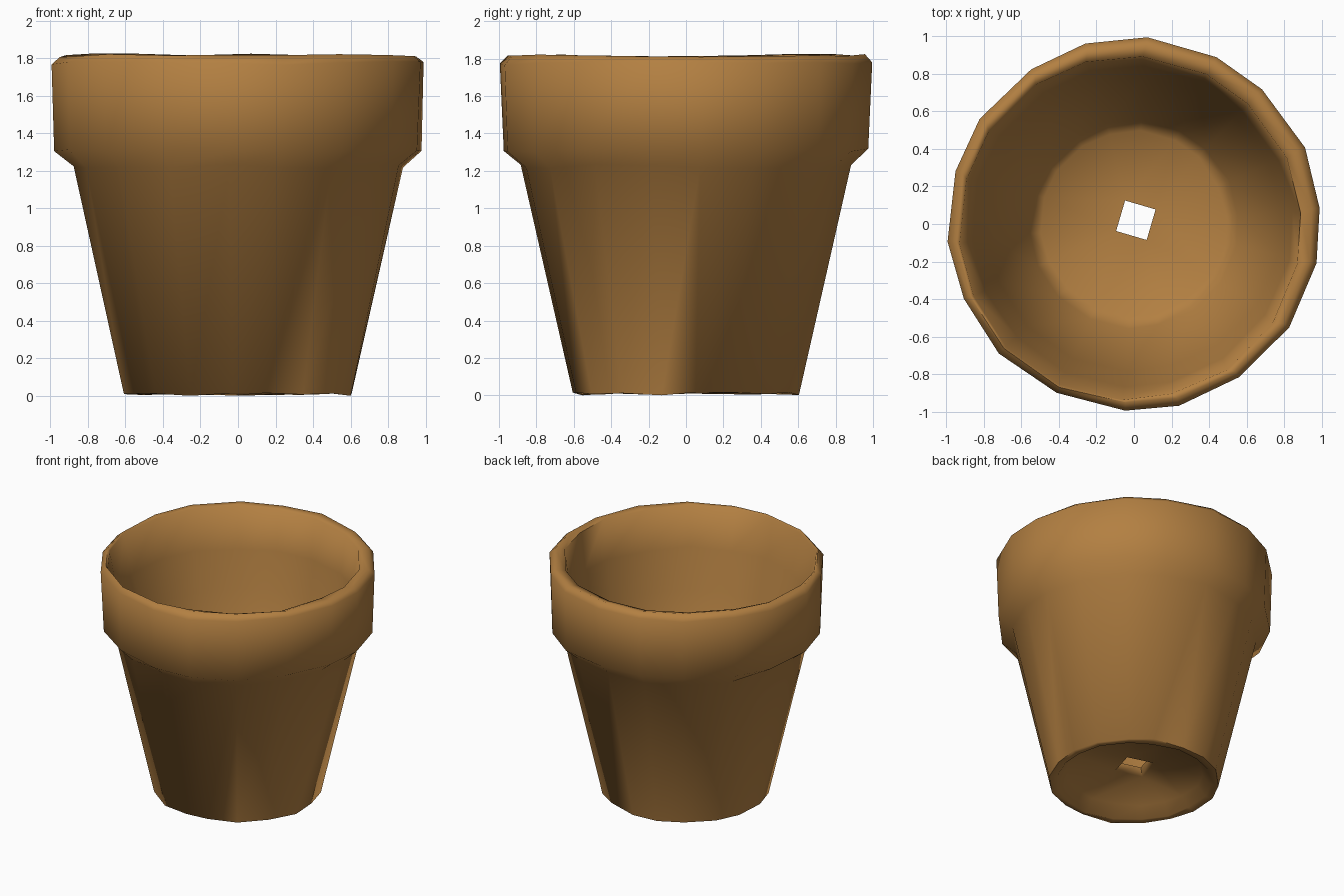
import bpy
import bmesh
import math
import random

random.seed(7)
SIDES = 18

cube = bpy.data.objects.get("Cube")
if cube:
    bpy.data.objects.remove(cube)

# Fired clay colour
clay = bpy.data.materials.new("terracotta")
clay.use_nodes = True
colour = (0.45, 0.215, 0.054, 1)
clay.diffuse_color = colour
clay.node_tree.nodes["Principled BSDF"].inputs["Base Color"].default_value = colour

# Closed wall section: (radius, height, sideways shift of the ring),
# from the drain hole outwards and back in
section = [
    (0.15, 0.13, 0),                                    # underside of the drain hole
    (0.50, 0.11, 0), (0.56, 0.025, 0), (0.615, 0.025, 0),  # recessed base and foot
    (0.885, 1.24, 0), (0.985, 1.325, 0),                # tapered body and step
    (1.0, 1.79, 0), (0.96, 1.832, 0),                   # collar
    (0.92, 1.82, -0.02), (0.86, 1.52, -0.01),           # uneven lip
    (0.79, 1.22, 0), (0.56, 0.26, 0), (0.50, 0.21, 0),  # inside wall and floor
    (0.12, 0.19, 0),                                    # top of the drain hole
]

# Slightly uneven, hand-thrown spacing shared by all rings
angles = [math.tau * (i + random.uniform(-0.12, 0.12)) / SIDES + 0.1
          for i in range(SIDES)]


def ring_point(radius, height, shift, angle):
    if radius < 0.2:
        # The drain hole is a rough square
        quarter = math.pi / 2
        angle = round((angle - 0.5) / quarter) * quarter + 0.5
        return (radius * math.cos(angle) + 0.01,
                radius * math.sin(angle) + 0.02, height)
    radius -= random.uniform(0, 0.01)
    height += random.uniform(-0.012, 0.008)
    return (radius * math.cos(angle) + shift,
            radius * math.sin(angle) + shift, height)


# Sweep the section around the axis
bm = bmesh.new()
rings = [[bm.verts.new(ring_point(*row, a)) for a in angles] for row in section]
for k, ring in enumerate(rings):
    following = rings[(k + 1) % len(rings)]
    for i in range(SIDES):
        j = (i + 1) % SIDES
        bm.faces.new((ring[i], ring[j], following[j], following[i]))
bmesh.ops.remove_doubles(bm, verts=bm.verts, dist=0.0005)
bmesh.ops.recalc_face_normals(bm, faces=bm.faces)

# Stand the foot on the ground
lowest = min(v.co.z for v in bm.verts)
for v in bm.verts:
    v.co.z -= lowest

mesh = bpy.data.meshes.new("flower_pot")
bm.to_mesh(mesh)
bm.free()
mesh.materials.append(clay)
pot = bpy.data.objects.new("flower_pot", mesh)
bpy.context.collection.objects.link(pot)

# Soft clay shading
bpy.ops.object.select_all(action="DESELECT")
pot.select_set(True)
bpy.context.view_layer.objects.active = pot
bpy.ops.object.shade_smooth_by_angle(angle=math.radians(75))
